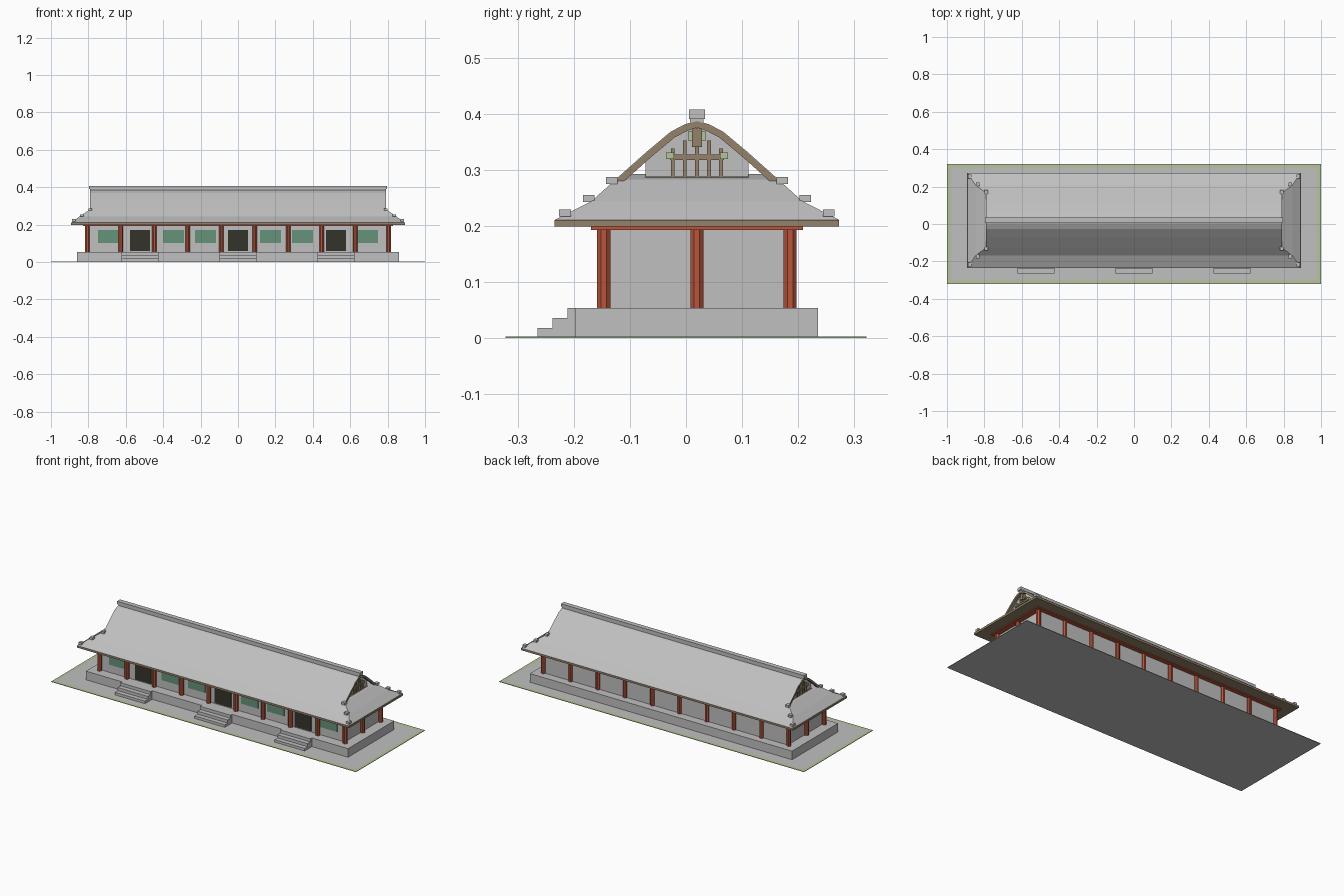
import bpy, bmesh, math
from mathutils import Matrix, Vector

cube = bpy.data.objects.get("Cube")
if cube:
    bpy.data.objects.remove(cube, do_unlink=True)

YC = 0.0195  # centre line of the hall, which sits behind the centre of the grounds


def material(name, r, g, b):
    m = bpy.data.materials.new(name)
    m.use_nodes = True
    m.diffuse_color = (r, g, b, 1)
    m.node_tree.nodes["Principled BSDF"].inputs["Base Color"].default_value = (r, g, b, 1)
    return m


GREY = material("stone grey", 0.53, 0.53, 0.53)
RED = material("painted red", 0.48, 0.09, 0.045)
TEAL = material("window green", 0.13, 0.29, 0.19)
DARK = material("door dark", 0.035, 0.033, 0.023)
WOOD = material("weathered wood", 0.30, 0.225, 0.145)
SAGE = material("pale green", 0.46, 0.56, 0.33)


def finish(bm, name, *mats):
    bmesh.ops.recalc_face_normals(bm, faces=bm.faces)
    mesh = bpy.data.meshes.new(name)
    bm.to_mesh(mesh)
    bm.free()
    for m in mats:
        mesh.materials.append(m)
    ob = bpy.data.objects.new(name, mesh)
    bpy.context.collection.objects.link(ob)
    return ob


def add_box(bm, x, y, z):
    """Box from three (low, high) ranges."""
    size = [b - a for a, b in (x, y, z)]
    mid = [(a + b) / 2 for a, b in (x, y, z)]
    return bmesh.ops.create_cube(bm, size=1, matrix=Matrix.Translation(mid) @ Matrix.Diagonal((*size, 1)))


def boxes(name, mat, ranges):
    bm = bmesh.new()
    for r in ranges:
        add_box(bm, *r)
    return finish(bm, name, mat)


def around(c, half):
    return (c - half, c + half)


def prism(bm, outline, x0, x1):
    """Extrude a (y, z) outline along x."""
    face = bm.faces.new([bm.verts.new((x0, YC + y, z)) for y, z in outline])
    out = bmesh.ops.extrude_face_region(bm, geom=[face])["geom"]
    verts = [g for g in out if isinstance(g, bmesh.types.BMVert)]
    bmesh.ops.translate(bm, verts=verts, vec=(x1 - x0, 0, 0))


# Grounds: paving with a pale green border
bm = bmesh.new()
add_box(bm, (-1, 1), (-0.322, 0.322), (0, 0.003))
bm.normal_update()
top = [f for f in bm.faces if f.normal.z > 0.9]
for f in bm.faces:
    f.material_index = 0 if f.normal.z < -0.9 else 1
bmesh.ops.inset_region(bm, faces=top, thickness=0.03)
top[0].material_index = 0
finish(bm, "grounds", GREY, SAGE)

# Platform and three flights of steps
boxes("platform", GREY, [((-0.86, 0.86), (-0.197, 0.235), (0.002, 0.054))])
bm = bmesh.new()
for cx in (-0.524, 0, 0.524):
    for i, y in enumerate((-0.265, -0.238, -0.211)):
        add_box(bm, around(cx, 0.099), (y, (-0.238, -0.211, -0.197)[i]), (0.002, 0.018 * (i + 1)))
finish(bm, "entrance_steps", GREY)

# Hall walls, doors and windows
FRONT = -0.137
boxes("hall_walls", GREY, [((-0.797, 0.797), (FRONT, 0.185), (0.054, 0.2))])
boxes("doors", DARK, [(around(x, 0.054), (FRONT - 0.005, FRONT), (0.06, 0.172))
                      for x in (-0.524, 0, 0.524)])
boxes("windows", TEAL, [(around(s * x, 0.056), (FRONT - 0.005, FRONT), (0.102, 0.172))
                        for x in (0.174, 0.345, 0.692) for s in (-1, 1)])

# Octagonal columns along front, back and both ends
bm = bmesh.new()
spots = [(-0.805 + i * 0.1789, s * 0.166) for i in range(10) for s in (-1, 1)]
spots += [(-0.805, 0), (0.805, 0)]
for x, y in spots:
    place = Matrix.Translation((x, YC + y, 0.126)) @ Matrix.Rotation(math.pi / 8, 4, "Z")
    bmesh.ops.create_cone(bm, cap_ends=True, segments=8, radius1=0.0128, radius2=0.0128,
                          depth=0.144, matrix=place)
finish(bm, "columns", RED)
boxes("top_beam", RED, [((-0.83, 0.83), around(YC, 0.189), (0.193, 0.2))])
boxes("eaves", WOOD, [((-0.893, 0.893), around(YC, 0.2535), (0.199, 0.211))])

# Hipped lower roof, lofted through rectangles
bm = bmesh.new()
rings = []
for hx, hy, z in ((0.89, 0.2535, 0.211), (0.847, 0.188, 0.244), (0.788, 0.145, 0.283), (0.75, 0.132, 0.293)):
    rings.append([bm.verts.new((sx * hx, YC + sy * hy, z))
                  for sx, sy in ((-1, -1), (1, -1), (1, 1), (-1, 1))])
for a, b in zip(rings, rings[1:]):
    for i in range(4):
        j = (i + 1) % 4
        bm.faces.new((a[i], a[j], b[j], b[i]))
bm.faces.new(rings[0][::-1])
bm.faces.new(rings[-1])
finish(bm, "lower_roof", GREY)

# Bowed upper roof and the boards under its ends
half = [(0.145, 0.283), (0.09, 0.332), (0.047, 0.368), (0.022, 0.381), (0, 0.388)]
curve = half + [(-y, z) for y, z in half[-2::-1]]


def inward(points, d):
    """Curve moved inwards along its normals."""
    result = []
    for i, (y, z) in enumerate(points):
        a, b = points[max(i - 1, 0)], points[min(i + 1, len(points) - 1)]
        t = Vector((b[0] - a[0], b[1] - a[1])).normalized()
        result.append((y - t.y * d, z + t.x * d))
    return result


bm = bmesh.new()
prism(bm, curve + inward(curve, 0.003)[::-1], -0.79, 0.79)
finish(bm, "upper_roof", GREY)
bm = bmesh.new()
for s in (-1, 1):
    prism(bm, inward(curve, 0.001) + inward(curve, 0.0125)[::-1], s * 0.777, s * 0.792)
finish(bm, "gable_boards", WOOD)

# Ridge beam with a slightly longer cap
boxes("ridge", GREY, [((-0.79, 0.79), around(YC, 0.012), (0.38, 0.394)),
                      ((-0.797, 0.797), around(YC, 0.014), (0.391, 0.408))])

# Blocks stepping up each hip
boxes("hip_blocks", GREY, [
    (around(sx * x, 0.01), around(YC + sy * y, 0.0105), around(z, 0.0065))
    for x, y, z in ((0.878, 0.235, 0.223), (0.835, 0.193, 0.249), (0.79, 0.152, 0.281))
    for sx in (-1, 1) for sy in (-1, 1)])

# Gable walls and their timber frames
bm = bmesh.new()
for s in (-1, 1):
    prism(bm, [(-0.092, 0.284), (0.092, 0.284), (0.092, 0.32), (0.045, 0.36),
               (0, 0.382), (-0.045, 0.36), (-0.092, 0.32)], s * 0.75, s * 0.768)
finish(bm, "gable_walls", GREY)


def on_gables(y, hy, z, depth):
    return [(tuple(sorted((s * 0.765, s * (0.768 + depth)))), around(YC + y, hy), z) for s in (-1, 1)]


frame = on_gables(0, 0.092, (0.284, 0.288), 0.008) + on_gables(0, 0.048, (0.318, 0.327), 0.01)
frame += on_gables(0, 0.009, (0.341, 0.375), 0.014)
for y, z in ((-0.043, 0.338), (-0.0215, 0.352), (0, 0.372), (0.0215, 0.352), (0.043, 0.338)):
    frame += on_gables(y, 0.0033, (0.284, z), 0.008)
boxes("gable_frame", WOOD, frame)
boxes("gable_blocks", SAGE, on_gables(-0.048, 0.007, (0.319, 0.331), 0.013)
      + on_gables(0.048, 0.007, (0.319, 0.331), 0.013) + on_gables(0, 0.015, (0.351, 0.369), 0.006))
